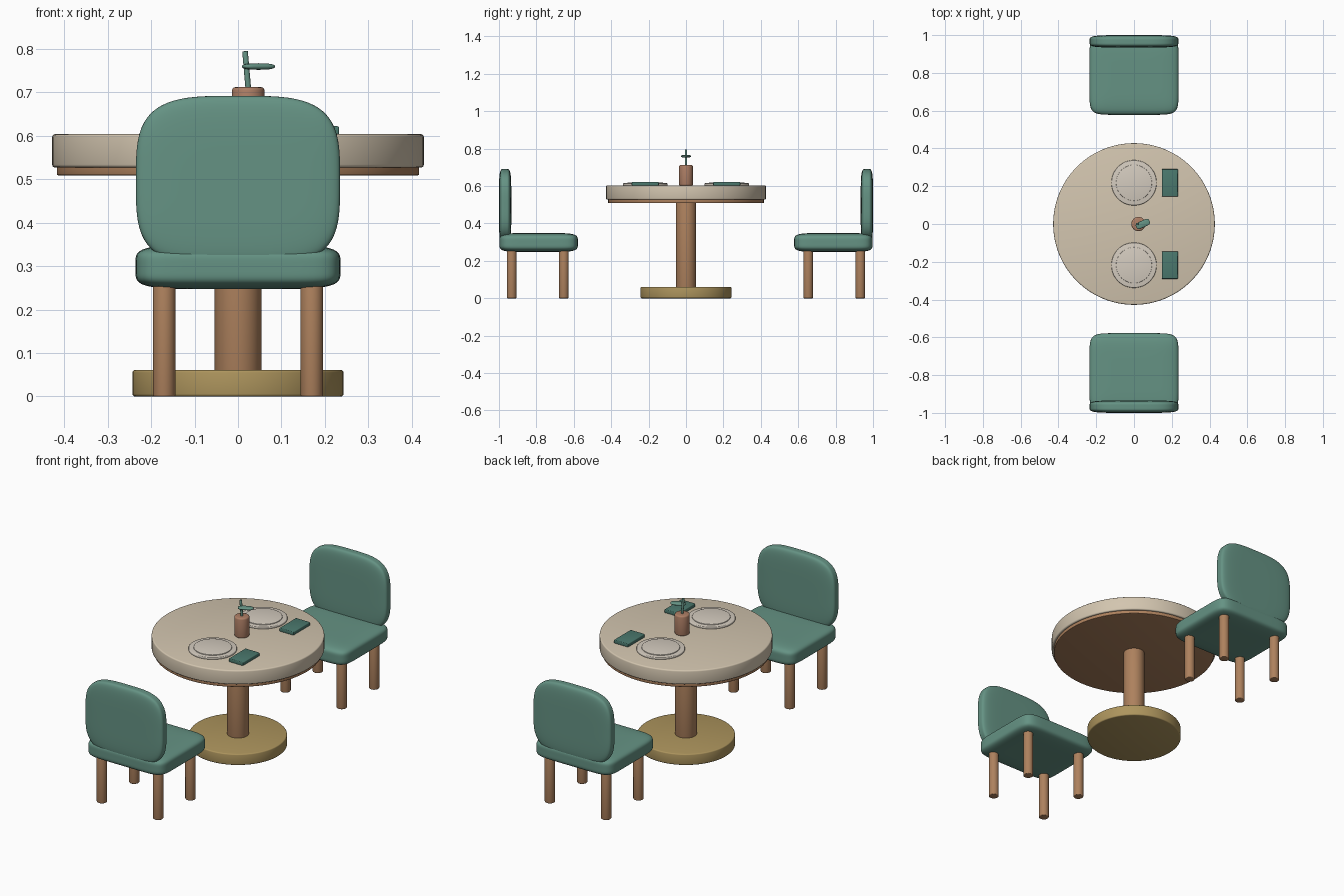
import bpy, bmesh
from math import radians
from mathutils import Vector

if "Cube" in bpy.data.objects:
    bpy.data.objects.remove(bpy.data.objects["Cube"])


def material(name, rgb):
    m = bpy.data.materials.new(name)
    m.diffuse_color = (*rgb, 1)
    m.use_nodes = True
    m.node_tree.nodes["Principled BSDF"].inputs["Base Color"].default_value = m.diffuse_color
    return m


TEAL = material("teal_fabric", (0.13, 0.29, 0.23))
DARK = material("dark_teal", (0.07, 0.19, 0.155))
WOOD = material("wood", (0.42, 0.22, 0.11))
CLAY = material("clay", (0.42, 0.21, 0.13))
GOLD = material("brass", (0.42, 0.30, 0.11))
CREAM = material("cream_top", (0.65, 0.56, 0.43))
PLATE = material("plate_white", (0.66, 0.60, 0.52))


def finish(name, bm, mat, loc=(0, 0, 0), smooth=True):
    bmesh.ops.recalc_face_normals(bm, faces=bm.faces)
    me = bpy.data.meshes.new(name)
    bm.to_mesh(me)
    bm.free()
    ob = bpy.data.objects.new(name, me)
    bpy.context.collection.objects.link(ob)
    ob.location = loc
    me.materials.append(mat)
    bpy.context.view_layer.objects.active = ob
    ob.select_set(True)
    bpy.ops.object.shade_smooth_by_angle(angle=radians(35))
    ob.select_set(False)
    return ob


def bevel(bm, width):
    edges = [e for e in bm.edges if e.calc_face_angle(0) > 0.8]
    bmesh.ops.bevel(bm, geom=edges, offset=width, segments=3, profile=0.5, affect='EDGES')


def disc(name, r, z0, z1, mat, xy=(0, 0), edge=0.004, sides=64):
    """Upright cylinder with softened rims."""
    bm = bmesh.new()
    bmesh.ops.create_cone(bm, cap_ends=True, segments=sides, radius1=r, radius2=r, depth=z1 - z0)
    bevel(bm, edge)
    return finish(name, bm, mat, (*xy, (z0 + z1) / 2))


def pad(name, half, thin, n, m, mat, loc, cuts=23):
    """Puffy cushion: n rounds the outline, m rounds the thin axis."""
    bm = bmesh.new()
    bmesh.ops.create_cube(bm, size=2)
    bmesh.ops.subdivide_edges(bm, edges=bm.edges[:], cuts=cuts, use_grid_fill=True)
    a, b = [i for i in range(3) if i != thin]
    for v in bm.verts:
        c = [abs(k) for k in v.co]
        f = (c[a] ** n + c[b] ** n) ** (m / n) + c[thin] ** m
        v.co = Vector([k * h for k, h in zip(v.co / f ** (1 / m), half)])
    return finish(name, bm, mat, loc)


# Table
disc("table_base", 0.243, 0.0, 0.061, GOLD, edge=0.006)
disc("table_column", 0.054, 0.055, 0.515, WOOD, sides=40)
disc("table_apron", 0.417, 0.509, 0.535, WOOD, edge=0.003, sides=96)
disc("table_top", 0.428, 0.527, 0.604, CREAM, edge=0.007, sides=96)

# Chairs and place settings, mirrored front and back
for side, s in (("front", -1), ("back", 1)):
    pad(side + "_chair_seat", (0.236, 0.21, 0.051), 2, 8, 5, TEAL, (0, s * 0.788, 0.298))
    pad(side + "_chair_backrest", (0.235, 0.033, 0.196), 1, 3.6, 5, TEAL, (0, s * 0.967, 0.496))
    for x in (-0.17, 0.17):
        for y in (0.653, 0.932):
            disc(side + "_chair_leg", 0.026, 0, 0.275, WOOD, (x, s * y), sides=32)
    disc(side + "_plate_rim", 0.12, 0.602, 0.615, PLATE, (0, s * 0.218))
    disc(side + "_plate_centre", 0.095, 0.61, 0.619, PLATE, (0, s * 0.218), edge=0.002)
    bm = bmesh.new()
    bmesh.ops.create_cube(bm, size=1)
    for v in bm.verts:
        v.co = Vector((v.co.x * 0.086, v.co.y * 0.145, v.co.z * 0.02))
    bevel(bm, 0.004)
    finish(side + "_napkin", bm, DARK, (0.19, s * 0.218, 0.612))

# Vase with a sprig
disc("vase", 0.0375, 0.602, 0.712, CLAY, (0.0235, 0), edge=0.008, sides=40)
sprig = disc("sprig_stem", 0.0065, 0.695, 0.795, TEAL, (0.0205, 0), edge=0.001, sides=16)
sprig.rotation_euler.y = radians(-5)
leaf = pad("sprig_leaf", (0.039, 0.018, 0.0075), 2, 3.5, 2.5, TEAL, (0.047, 0, 0.7595), cuts=9)
leaf.rotation_euler.z = radians(25)
